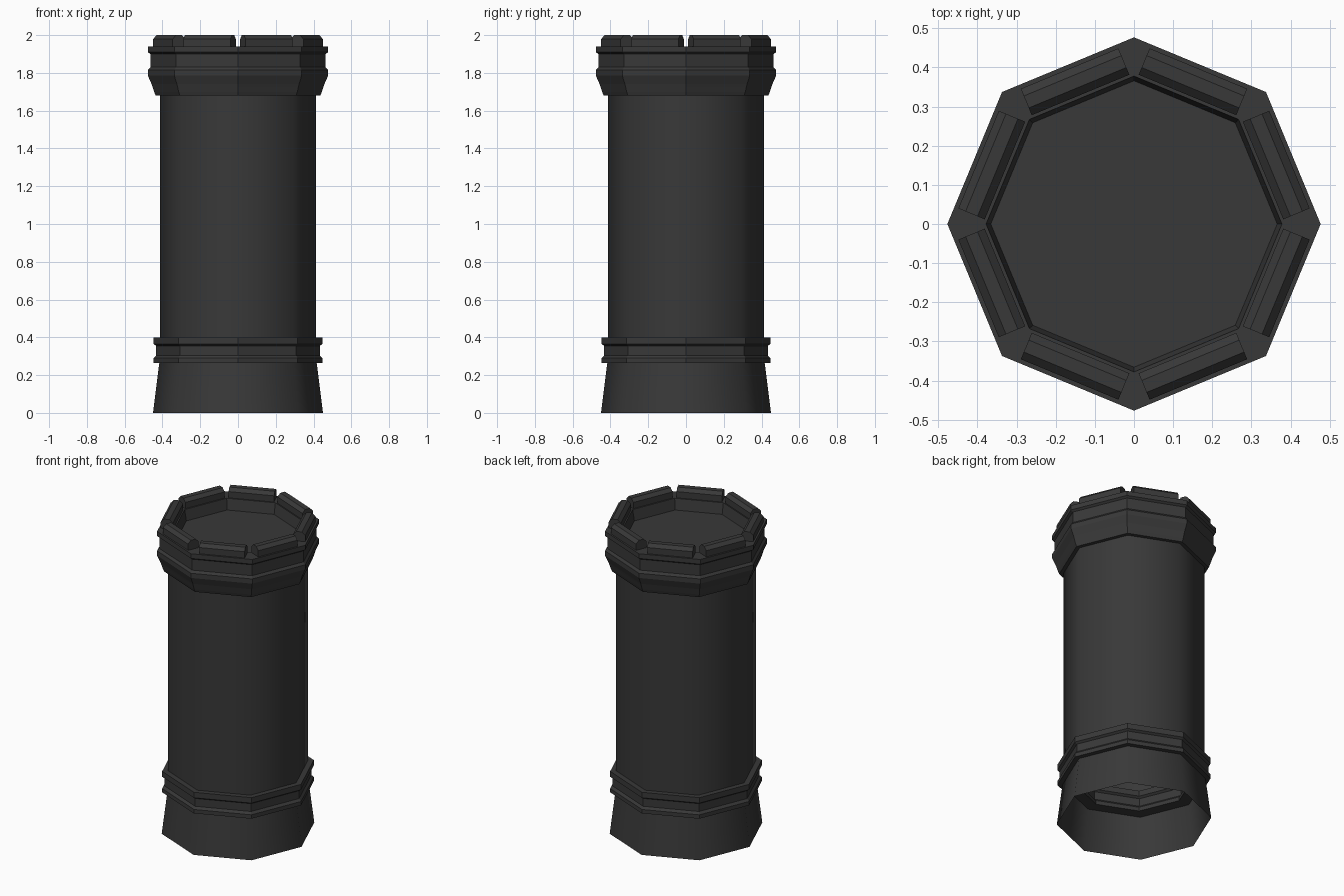
import bpy, bmesh, math
from mathutils import Matrix

if "Cube" in bpy.data.objects:
    bpy.data.objects.remove(bpy.data.objects["Cube"])

SIDES = 8
iron = bpy.data.materials.new("dark_iron")
iron.diffuse_color = (0.04, 0.04, 0.04, 1)
iron.use_nodes = True
iron.node_tree.nodes["Principled BSDF"].inputs["Base Color"].default_value = iron.diffuse_color


def finish(name, bm, recalc=True):
    if recalc:
        bmesh.ops.recalc_face_normals(bm, faces=bm.faces)
    me = bpy.data.meshes.new(name)
    bm.to_mesh(me)
    bm.free()
    me.materials.append(iron)
    ob = bpy.data.objects.new(name, me)
    bpy.context.collection.objects.link(ob)
    return ob


def lathe(name, profile, closed=False, cap=False, smooth=False):
    """Spin an (r, z) profile, listed upward on the outside, into an octagonal surface."""
    bm = bmesh.new()
    rings = []
    for r, z in profile:
        rings.append([bm.verts.new((r * math.cos(math.tau * i / SIDES),
                                    r * math.sin(math.tau * i / SIDES), z))
                      for i in range(SIDES)])
    pairs = list(zip(rings, rings[1:]))
    if closed:
        pairs.append((rings[-1], rings[0]))
    for a, b in pairs:
        for i in range(SIDES):
            j = (i + 1) % SIDES
            bm.faces.new((a[i], a[j], b[j], b[i])).smooth = smooth
    if cap:
        bm.faces.new(rings[-1])
    return finish(name, bm, recalc=closed)


# Flared open foot and plain shaft
lathe("flared_base", [(0.45, 0), (0.416, 0.27)], smooth=True)
lathe("shaft", [(0.412, 0.27), (0.412, 1.70)], smooth=True)

# Lower moulding: grooved band, same shape inside and out
band = [(0.447, 0.265), (0.447, 0.29), (0.433, 0.305),
        (0.433, 0.355), (0.447, 0.365), (0.447, 0.40)]
lathe("lower_band", band + [(0.79 - r, z) for r, z in reversed(band)], closed=True)

# Crown moulding with a rim round the recessed top
crown = [(0.40, 1.68), (0.436, 1.68), (0.444, 1.70), (0.452, 1.725), (0.457, 1.74),
         (0.477, 1.785), (0.477, 1.815), (0.464, 1.83), (0.464, 1.90),
         (0.477, 1.91), (0.477, 1.94), (0.378, 1.94), (0.366, 1.87), (0.366, 1.68)]
lathe("crown_moulding", crown, closed=True)
lathe("top_plate", [(0.37, 1.86), (0.37, 1.87)], cap=True)

# One chamfered block on each side of the rim
section = [(0.357, 1.935), (0.43, 1.935), (0.43, 1.98),
           (0.41, 2.0), (0.377, 2.0), (0.357, 1.98)]
half = 0.135
for k in range(SIDES):
    bm = bmesh.new()
    ends = [[bm.verts.new((r, y, z)) for r, z in section] for y in (-half, half)]
    n = len(section)
    for i in range(n):
        j = (i + 1) % n
        bm.faces.new((ends[0][i], ends[0][j], ends[1][j], ends[1][i]))
    bm.faces.new(ends[0])
    bm.faces.new(ends[1])
    bm.transform(Matrix.Rotation(math.tau * (k + 0.5) / SIDES, 4, 'Z'))
    finish(f"rim_block_{k + 1}", bm)
